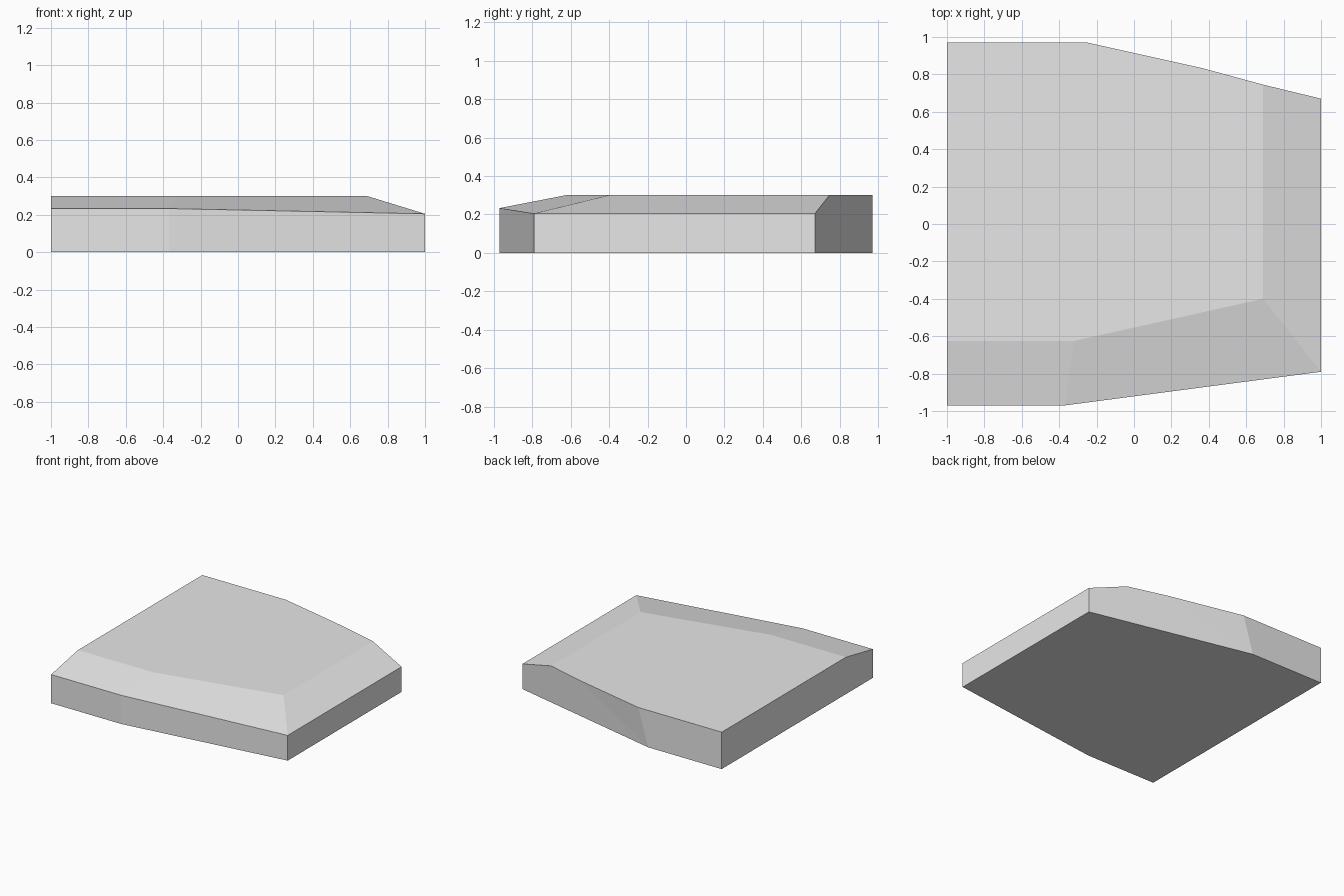
import bpy
import bmesh

cube = bpy.data.objects.get("Cube")
if cube:
    bpy.data.objects.remove(cube, do_unlink=True)

# Plain grey material
grey = bpy.data.materials.new("plain_grey")
grey.use_nodes = True
colour = (0.8, 0.8, 0.8, 1)
grey.diffuse_color = colour
grey.node_tree.nodes["Principled BSDF"].inputs["Base Color"].default_value = colour

bm = bmesh.new()


def points(coords):
    return [bm.verts.new(c) for c in coords]


# Base outline, upper rim on the front and side, and the raised flat top
base = points([(-1, -.97, 0), (-.37, -.97, 0), (1, -.79, 0),
               (1, .67, 0), (-.34, .97, 0), (-1, .97, 0)])
rim = points([(-1, -.97, .233), (-.37, -.97, .233), (1, -.79, .205), (1, .67, .205)])
deck = points([(-1, -.625, .3), (-.32, -.625, .3), (.69, -.4, .3), (.69, .745, .3)])
back = points([(.37, .832, .3), (-.25, .97, .3), (-1, .97, .3)])

bm.faces.new(base[::-1])
bm.faces.new(deck + back)

# Front and side walls, each with a sloping bevel above
for i in range(3):
    bm.faces.new((base[i], base[i + 1], rim[i + 1], rim[i]))
    bm.faces.new((rim[i], rim[i + 1], deck[i + 1], deck[i]))

# Angled back wall, straight back wall and flat end wall
bm.faces.new((base[3], base[4], back[0], deck[3], rim[3]))
bm.faces.new((base[4], back[1], back[0]))
bm.faces.new((base[4], base[5], back[2], back[1]))
bm.faces.new((base[5], base[0], rim[0], deck[0], back[2]))

bmesh.ops.recalc_face_normals(bm, faces=bm.faces)
mesh = bpy.data.meshes.new("bevelled_slab")
bm.to_mesh(mesh)
bm.free()
mesh.materials.append(grey)
slab = bpy.data.objects.new("bevelled_slab", mesh)
bpy.context.collection.objects.link(slab)
